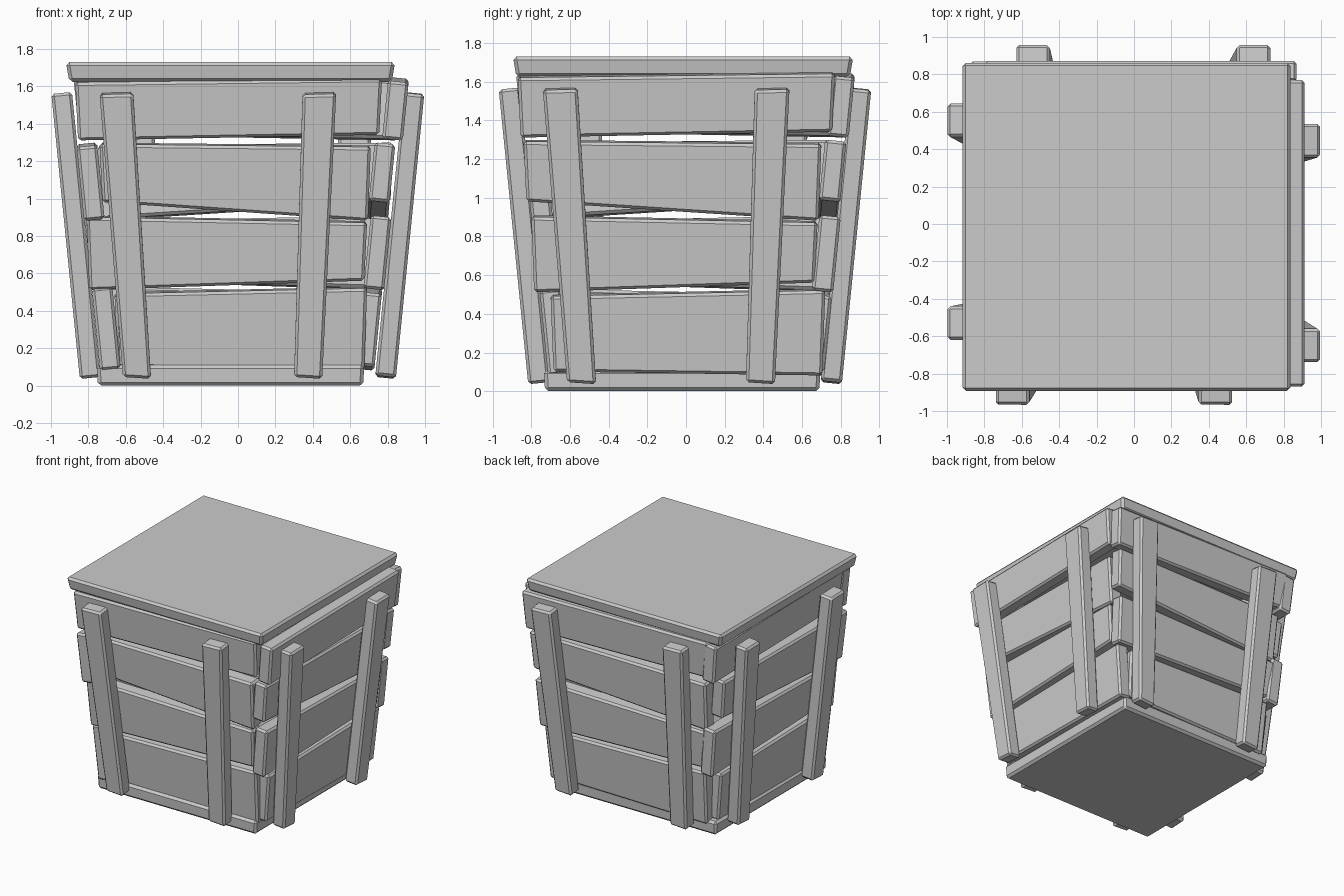
import bpy, bmesh
from math import pi
from mathutils import Matrix, Vector

if "Cube" in bpy.data.objects:
    bpy.data.objects.remove(bpy.data.objects["Cube"])

SLOPE = 0.1  # outward lean of the walls


def solid(name, outer, inner, bevel=0.015):
    """Six-sided board between two matching quads, with chamfered edges."""
    bm = bmesh.new()
    a = [bm.verts.new(p) for p in outer]
    b = [bm.verts.new(p) for p in inner]
    bm.faces.new(a)
    bm.faces.new(b[::-1])
    for i in range(4):
        j = (i + 1) % 4
        bm.faces.new((a[i], b[i], b[j], a[j]))
    bmesh.ops.recalc_face_normals(bm, faces=bm.faces[:])
    me = bpy.data.meshes.new(name)
    bm.to_mesh(me)
    bm.free()
    ob = bpy.data.objects.new(name, me)
    bpy.context.collection.objects.link(ob)
    mod = ob.modifiers.new("chamfer", 'BEVEL')
    mod.width = bevel
    mod.segments = 1
    mod.limit_method = 'NONE'
    return ob


def wall_board(name, turn, quad, dist, thick):
    """Board on a leaning wall; quad is (u, z) seen from outside."""
    rot = Matrix.Rotation(turn * pi / 2, 3, 'Z')
    outer = [rot @ Vector((u, -(dist + SLOPE * z), z)) for u, z in quad]
    step = rot @ Vector((0, thick, SLOPE * thick))
    return solid(name, outer, [p + step for p in outer])


def slab(name, x0, x1, y0, y1, z0, z1, inset):
    """Horizontal board, narrower at the bottom."""
    def ring(z, d):
        return [(x0 + d, y0 + d, z), (x1 - d, y0 + d, z),
                (x1 - d, y1 - d, z), (x0 + d, y1 - d, z)]
    return solid(name, ring(z1, 0), ring(z0, inset), 0.018)


# Lid and base
slab("lid", -0.92, 0.84, -0.895, 0.865, 1.625, 1.73, 0.018)
slab("base", -0.755, 0.675, -0.735, 0.695, 0.0, 0.11, 0.006)

# Plank heights per row: left bottom/top, right bottom/top
rows = [(1.31, 1.62, 1.34, 1.64), (0.98, 1.29, 0.88, 1.275),
        (0.51, 0.90, 0.56, 0.87), (0.10, 0.49, 0.08, 0.52)]

# Each wall: plank spans and distances per row, then post distance and
# post positions (top centre, bottom centre)
walls = {
    "front": ([(-.87, .77), (-.74, .71), (-.81, .69), (-.66, .69)],
              [.715, .71, .71, .705], .812, [(-.65, -.54), (.435, .375)]),
    "right": ([(-.87, .77), (-.84, .70), (-.80, .68), (-.70, .72)],
              [.75, .712, .73, .72], .84, [(-.65, -.54), (.445, .385)]),
    "back": ([(-.87, .80), (-.83, .75), (-.80, .73), (-.66, .70)],
             [.71, .70, .71, .705], .802, [(-.64, -.54), (.54, .49)]),
    "left": ([(-.87, .77), (-.74, .85), (-.80, .70), (-.66, .76)],
             [.715, .735, .73, .73], .842, [(-.555, -.46), (.53, .485)]),
}

for turn, (side, (spans, dists, post_d, posts)) in enumerate(walls.items()):
    # Slanted planks
    for i, ((a, b), d, (lb, lt, rb, rt)) in enumerate(zip(spans, dists, rows)):
        quad = [(a + 0.015, lb), (b - 0.015, rb), (b, rt), (a, lt)]
        wall_board(f"{side}_plank_{i + 1}", turn, quad, d, 0.11)
    # Upright posts
    for i, (t, b) in enumerate(posts):
        quad = [(b - 0.075, 0.045), (b + 0.075, 0.035),
                (t + 0.09, 1.56), (t - 0.09, 1.555)]
        wall_board(f"{side}_post_{i + 1}", turn, quad, post_d, 0.11)
